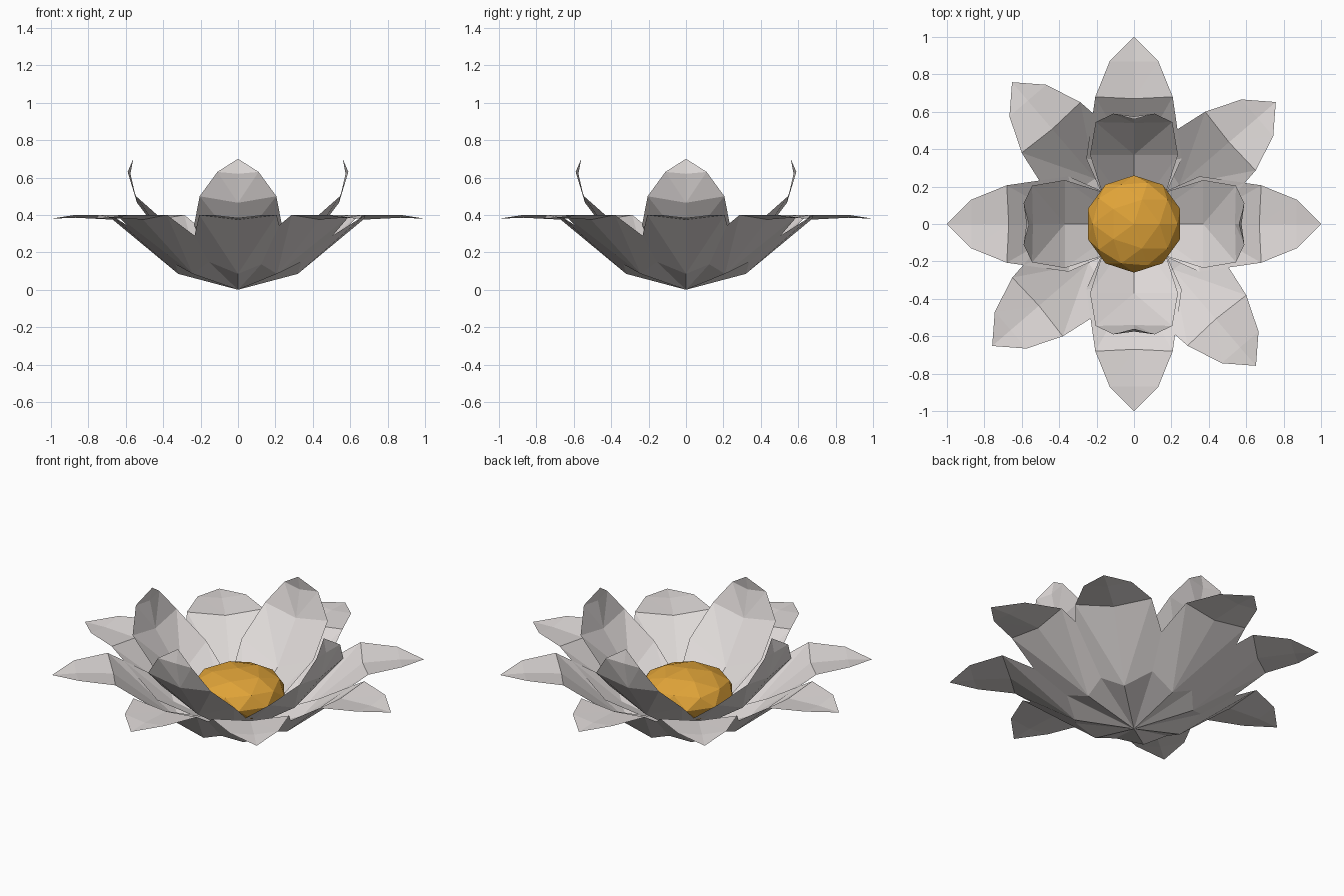
import bpy, bmesh, math
from mathutils import Matrix

if "Cube" in bpy.data.objects:
    bpy.data.objects.remove(bpy.data.objects["Cube"])


def material(name, rgb):
    m = bpy.data.materials.new(name)
    m.diffuse_color = (*rgb, 1)
    m.use_nodes = True
    m.node_tree.nodes["Principled BSDF"].inputs["Base Color"].default_value = m.diffuse_color
    return m


white = material("petal white", (0.74, 0.70, 0.69))
gold = material("centre gold", (0.75, 0.37, 0.04))


def petal(name, rows, tip, angle):
    """Folded sheet. Rows: (centre r, centre z, edge r, edge z, half width); tip: (r, z)."""
    bm = bmesh.new()
    grid = []
    for cr, cz, er, ez, w in rows:
        grid.append([bm.verts.new(p) for p in ((er, -w, ez), (cr, 0, cz), (er, w, ez))])
    for a, b in zip(grid, grid[1:]):
        # left and right halves, split symmetrically about the mid rib
        bm.faces.new((a[0], b[0], a[1]))
        bm.faces.new((b[0], b[1], a[1]))
        bm.faces.new((a[1], b[1], b[2]))
        bm.faces.new((a[1], b[2], a[2]))
    end = bm.verts.new((tip[0], 0, tip[1]))
    last = grid[-1]
    bm.faces.new((last[0], end, last[1]))
    bm.faces.new((last[1], end, last[2]))
    bmesh.ops.recalc_face_normals(bm, faces=bm.faces)
    if sum(f.normal.z for f in bm.faces) < 0:
        bmesh.ops.reverse_faces(bm, faces=bm.faces)
    bm.transform(Matrix.Rotation(math.radians(angle), 4, 'Z'))
    me = bpy.data.meshes.new(name)
    bm.to_mesh(me)
    bm.free()
    me.materials.append(white)
    ob = bpy.data.objects.new(name, me)
    bpy.context.collection.objects.link(ob)


outer = [(0.00, 0.00, 0.00, 0.045, 0.10),
         (0.32, 0.085, 0.35, 0.19, 0.255),
         (0.67, 0.375, 0.68, 0.40, 0.207),
         (0.87, 0.385, 0.87, 0.40, 0.13)]
inner = [(0.04, 0.02, 0.04, 0.09, 0.13),
         (0.37, 0.24, 0.37, 0.345, 0.235),
         (0.54, 0.465, 0.545, 0.50, 0.205),
         (0.575, 0.62, 0.59, 0.63, 0.11)]

# Eight spreading outer petals and four upright inner ones
for i in range(4):
    petal(f"outer_petal_{i}", outer, (1.0, 0.38), 90 * i)
    petal(f"diagonal_petal_{i}", outer, (1.0, 0.38), 90 * i + 40.7)
    petal(f"inner_petal_{i}", inner, (0.56, 0.70), 90 * i)

# Flattened faceted flower centre
bpy.ops.mesh.primitive_ico_sphere_add(subdivisions=2, radius=0.26, location=(0, 0, 0.24))
ball = bpy.context.object
ball.name = "flower_centre"
ball.scale.z = 0.52
ball.data.materials.append(gold)
